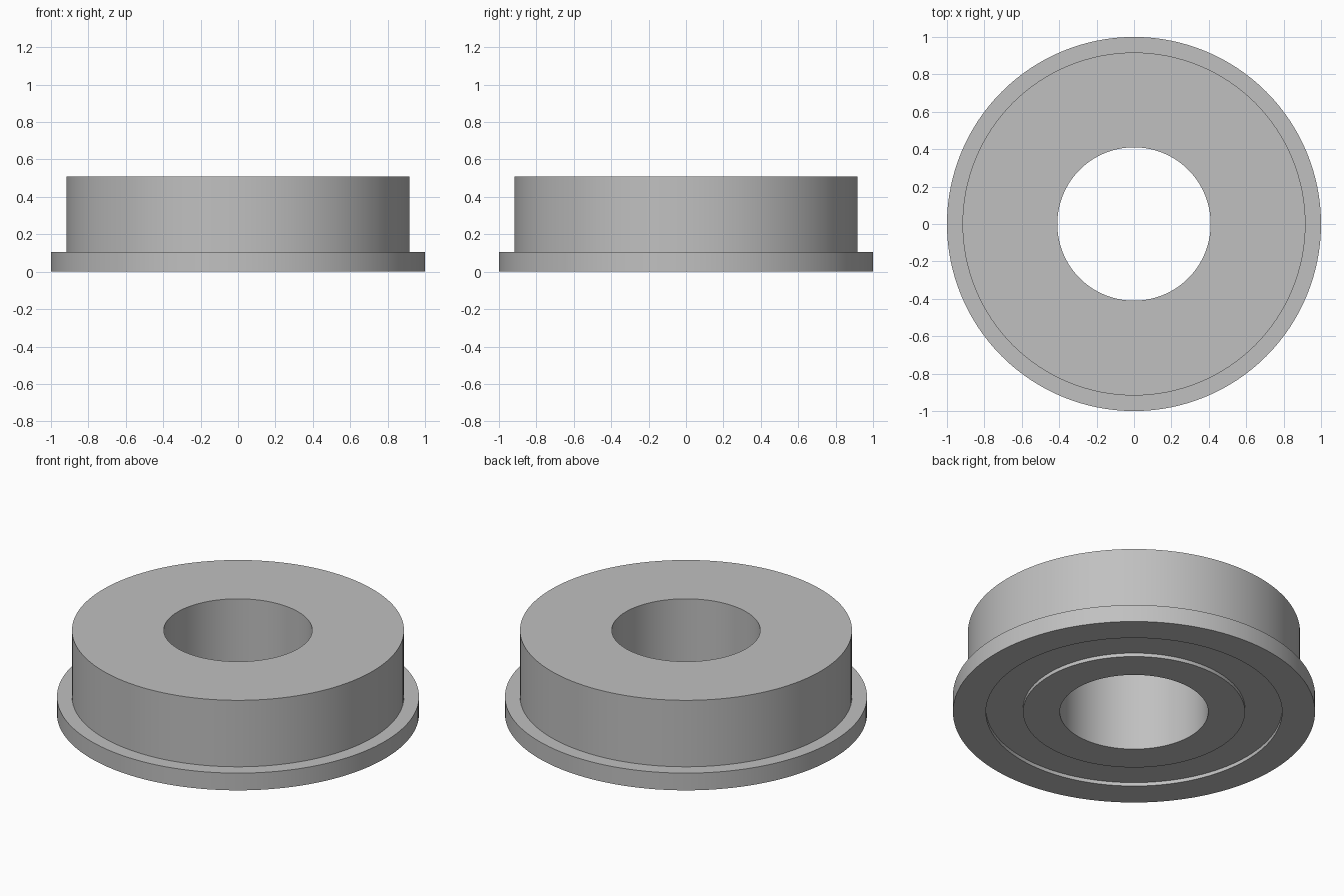
import bpy
import bmesh
import math
from mathutils import Matrix, Vector

cube = bpy.data.objects.get("Cube")
if cube:
    bpy.data.objects.remove(cube, do_unlink=True)

# Brushed steel grey
steel = bpy.data.materials.new("steel_grey")
steel.use_nodes = True
colour = (0.53, 0.53, 0.53, 1)
steel.diffuse_color = colour
steel.node_tree.nodes["Principled BSDF"].inputs["Base Color"].default_value = colour

SEGMENTS = 128
BORE, BODY, FLANGE = 0.41, 0.917, 1.0
GROOVE_IN, GROOVE_OUT = 0.613, 0.818
HEIGHT, FLANGE_TOP, GROOVE_DEPTH = 0.51, 0.105, 0.022


def lathe(name, profile):
    """Revolve a closed (radius, height) outline around the z axis."""
    bm = bmesh.new()
    rings = [[bm.verts.new(Matrix.Rotation(math.tau * i / SEGMENTS, 3, "Z") @ Vector((r, 0, z)))
              for i in range(SEGMENTS)] for r, z in profile]
    for a, b in zip(rings, rings[1:] + rings[:1]):
        for i in range(SEGMENTS):
            j = (i + 1) % SEGMENTS
            bm.faces.new((a[i], a[j], b[j], b[i]))
    bmesh.ops.recalc_face_normals(bm, faces=bm.faces)
    mesh = bpy.data.meshes.new(name)
    bm.to_mesh(mesh)
    bm.free()
    mesh.materials.append(steel)
    obj = bpy.data.objects.new(name, mesh)
    bpy.context.collection.objects.link(obj)
    bpy.ops.object.select_all(action="DESELECT")
    obj.select_set(True)
    bpy.context.view_layer.objects.active = obj
    bpy.ops.object.shade_smooth_by_angle(angle=math.radians(30))
    return obj


# Flanged ring with a shallow groove in its underside
lathe("flanged_bearing", [
    (BORE, 0), (GROOVE_IN, 0), (GROOVE_IN, GROOVE_DEPTH),
    (GROOVE_OUT, GROOVE_DEPTH), (GROOVE_OUT, 0), (FLANGE, 0),
    (FLANGE, FLANGE_TOP), (BODY, FLANGE_TOP),
    (BODY, HEIGHT), (BORE, HEIGHT),
])
